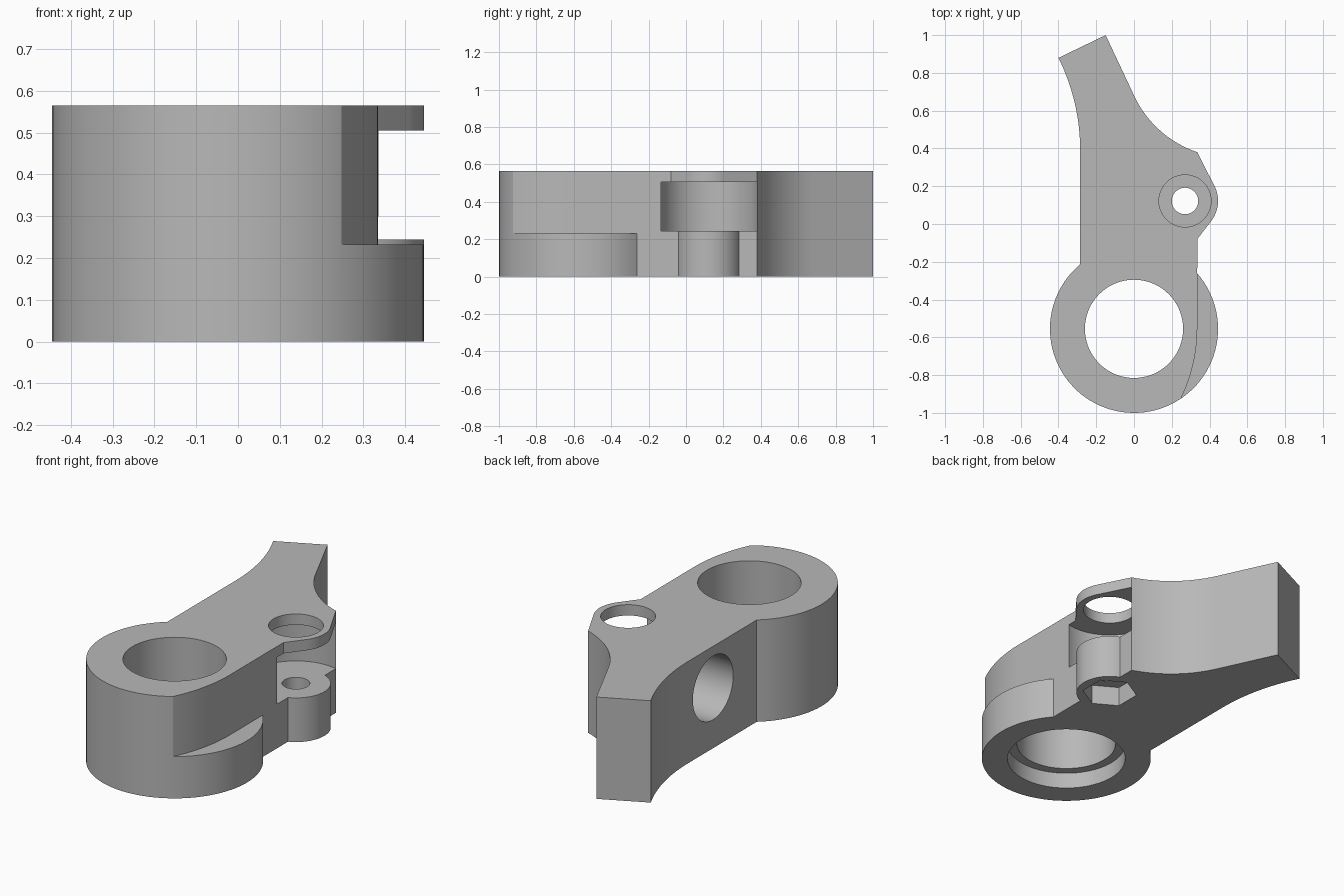
import bpy, bmesh
from math import radians, cos, sin, pi
from mathutils import Matrix

if "Cube" in bpy.data.objects:
    bpy.data.objects.remove(bpy.data.objects["Cube"], do_unlink=True)

HEIGHT = 0.565
RING = (0, -0.555)      # main bore axis
LUG = (0.27, 0.122)     # clamp screw axis
WALL = 0.335            # flat side wall

grey = bpy.data.materials.new("plain grey")
grey.use_nodes = True
grey.diffuse_color = (0.48, 0.48, 0.48, 1)
grey.node_tree.nodes["Principled BSDF"].inputs["Base Color"].default_value = grey.diffuse_color


def arc(centre, r, a0, a1, n=24):
    """Points on an arc, angles in degrees."""
    angles = [radians(a0 + (a1 - a0) * i / n) for i in range(n + 1)]
    return [(centre[0] + r * cos(a), centre[1] + r * sin(a)) for a in angles]


def prism(name, points, z0, z1):
    """Extrude a plan outline from z0 to z1."""
    bm = bmesh.new()
    face = bm.faces.new([bm.verts.new((x, y, z0)) for x, y in points])
    top = bmesh.ops.extrude_face_region(bm, geom=[face])["geom"]
    bmesh.ops.translate(bm, vec=(0, 0, z1 - z0),
                        verts=[v for v in top if isinstance(v, bmesh.types.BMVert)])
    bmesh.ops.recalc_face_normals(bm, faces=bm.faces)
    mesh = bpy.data.meshes.new(name)
    bm.to_mesh(mesh)
    bm.free()
    obj = bpy.data.objects.new(name, mesh)
    bpy.context.collection.objects.link(obj)
    mesh.materials.append(grey)
    return obj


def disc(name, centre, r, z0, z1, n=64, turn=0):
    return prism(name, arc(centre, r, turn, turn + 360, n)[:-1], z0, z1)


# Whole bracket outline: ring, side wall, ear, curved arm
outline = arc(RING, 0.445, 129.8, 401.2, 72)
outline += [(WALL, -0.08)] + arc(LUG, 0.175, -37, 27.4, 16)
outline += arc((0.518, 0.921), 0.571, 251.3, 205)
outline += [(-0.15, 1.0)] + arc((-1.386, 0.39), 1.101, 26.4, 0)
body = prism("bracket_body", outline, 0, HEIGHT)

# Clearance on the upper side of the ring
relief = [(WALL, -0.262)] + arc((-0.515, -0.55), 0.85, 0, -36) + [(0.7, -1.05), (0.7, -0.262)]

# Notches either side of the round lower lug
notch_back = [(WALL, 0.39), *arc(LUG, 0.175, 68.2, 27.4, 12), (0.6, 0.2), (0.6, 0.39)]
notch_front = [(WALL, -0.08), *arc(LUG, 0.175, -68.2, -37, 12), (0.6, 0.017), (0.6, -0.08)]

# Blind round pocket in the left side wall
side_pocket = disc("side_pocket_cutter", (0, 0), 0.177, -0.25, 0.25)
side_pocket.data.transform(Matrix.Translation((-0.285, 0.17, 0.335)) @ Matrix.Rotation(pi / 2, 4, "Y"))

cutters = [
    disc("bore_cutter", RING, 0.26, -0.2, 0.8, 72),
    disc("bore_step_cutter", RING, 0.31, -0.2, 0.09, 72),
    prism("ring_relief_cutter", relief, 0.232, 0.8),
    disc("slot_cutter", LUG, 0.265, 0.245, 0.505, 96),
    prism("back_notch_cutter", notch_back, -0.2, 0.3),
    prism("front_notch_cutter", notch_front, -0.2, 0.3),
    disc("screw_head_cutter", LUG, 0.138, 0.4, 0.8),
    disc("screw_hole_cutter", LUG, 0.07, -0.2, 0.4, 48),
    disc("nut_pocket_cutter", LUG, 0.143, -0.2, 0.11, 6, 30),
    side_pocket,
]

# Carve the body
bpy.ops.object.select_all(action="DESELECT")
bpy.context.view_layer.objects.active = body
body.select_set(True)
for cutter in cutters:
    cutter.hide_render = True
    mod = body.modifiers.new(cutter.name, "BOOLEAN")
    mod.operation = "DIFFERENCE"
    mod.solver = "EXACT"
    mod.object = cutter
    bpy.ops.object.modifier_apply(modifier=mod.name)
    bpy.data.objects.remove(cutter, do_unlink=True)

bpy.ops.object.shade_smooth_by_angle(angle=radians(25))
